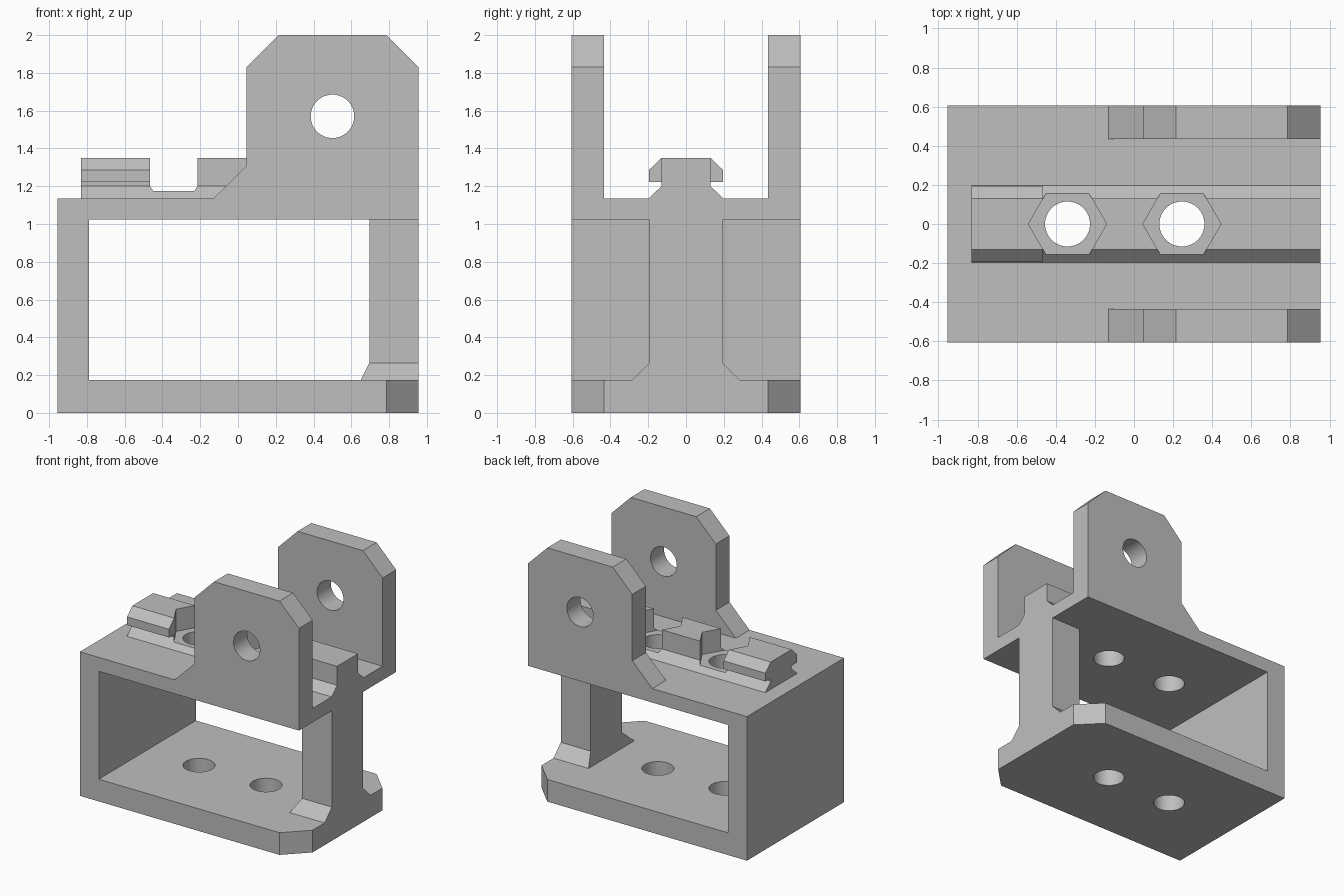
import bpy, bmesh, math
from mathutils import Matrix, Vector

if "Cube" in bpy.data.objects:
    bpy.data.objects.remove(bpy.data.objects["Cube"])

grey = bpy.data.materials.new("plain grey")
grey.use_nodes = True
colour = (0.52, 0.52, 0.52, 1)
grey.diffuse_color = colour
grey.node_tree.nodes["Principled BSDF"].inputs["Base Color"].default_value = colour

END = 0.955      # half length
SIDE = 0.605     # half width
DECK = 1.135     # top of the frame
BASE = 0.175     # top of the base plate
CUT = 0.17       # corner chamfer
HOLE = 0.115     # radius of all round holes
BOLT_X = (-0.34, 0.245)


def make(name, bm):
    bmesh.ops.recalc_face_normals(bm, faces=bm.faces)
    mesh = bpy.data.meshes.new(name)
    bm.to_mesh(mesh)
    bm.free()
    mesh.materials.append(grey)
    obj = bpy.data.objects.new(name, mesh)
    bpy.context.collection.objects.link(obj)
    return obj


def extrude(points, axis, start, end):
    """Extrude a closed profile along 'x' (points y, z) or 'y' (points x, z)."""
    bm = bmesh.new()
    place = (lambda a, b: (start, a, b)) if axis == "x" else (lambda a, b: (a, start, b))
    face = bm.faces.new([bm.verts.new(place(*p)) for p in points])
    new = bmesh.ops.extrude_face_region(bm, geom=[face])["geom"]
    move = Vector((end - start, 0, 0) if axis == "x" else (0, end - start, 0))
    bmesh.ops.translate(bm, vec=move, verts=[g for g in new if isinstance(g, bmesh.types.BMVert)])
    return bm


def prism(name, sides, radius, centre, depth, turn=None):
    bm = bmesh.new()
    matrix = Matrix.Translation(centre) @ (turn or Matrix())
    bmesh.ops.create_cone(bm, cap_ends=True, segments=sides, radius1=radius,
                          radius2=radius, depth=depth, matrix=matrix)
    return make(name, bm)


def boolean(obj, tool, operation="DIFFERENCE"):
    mod = obj.modifiers.new(operation.title(), "BOOLEAN")
    mod.operation, mod.object, mod.solver = operation, tool, "EXACT"
    bpy.context.view_layer.objects.active = obj
    bpy.ops.object.modifier_apply(modifier=mod.name)
    bpy.data.objects.remove(tool)


def mirrored(half):
    return half + [(-y, z) for y, z in reversed(half)]


# Frame: base, end wall and deck as one bent profile, base corners chamfered
bm = extrude([(-END, 0), (END, 0), (END, BASE), (-0.79, BASE), (-0.79, 1.025),
              (END, 1.025), (END, DECK), (-END, DECK)], "y", -SIDE, SIDE)
corners = [e for e in bm.edges
           if all(v.co.x > 0.9 and v.co.z < 0.2 for v in e.verts)
           and abs(e.verts[0].co.y - e.verts[1].co.y) < 0.01]
bmesh.ops.bevel(bm, geom=corners, offset=CUT, segments=1, affect="EDGES")
frame = make("frame", bm)

# Post at the open end, with a flared foot
bm = extrude(mirrored([(0.195, BASE), (0.195, 0.265), (0.195, 1.025)]), "x", 0.695, END)
for v in bm.verts:
    if v.co.z < 0.2:
        v.co.y *= 0.285 / 0.195
        if v.co.x < 0.8:
            v.co.x = 0.65
make("post", bm)

# Rail on the deck: plain over its length, with an overhanging head at one end
neck = [(0.198, DECK), (0.13, 1.2)]
rail = make("rail", extrude(mirrored(neck + [(0.13, 1.35)]), "x", -0.465, END))
head = make("rail_head", extrude(
    mirrored(neck + [(0.13, 1.222), (0.195, 1.222), (0.195, 1.287), (0.13, 1.35)]),
    "x", -0.83, -0.465))
boolean(rail, head, "UNION")

# Bolt holes through deck, base and rail, with hexagonal nut pockets in the rail
for x in BOLT_X:
    pocket = prism("pocket_cutter", 6, 0.2, (x, 0, 1.375), 0.4, Matrix.Rotation(math.pi / 6 * 3, 4, "Z"))
    boolean(rail, pocket)
    for part in (frame, rail):
        boolean(part, prism("bolt_cutter", 64, HOLE, (x, 0, 0.7), 2))

# Pair of upright lugs with a pivot hole
lug_profile = [(-0.13, DECK), (END, DECK), (END, 2 - CUT), (END - CUT, 2),
               (0.215, 2), (0.045, 2 - CUT), (0.045, 1.308)]
for name, side in (("right_lug", -1), ("left_lug", 1)):
    lug = make(name, extrude(lug_profile, "y", side * 0.435, side * SIDE))
    boolean(lug, prism("pivot_cutter", 64, HOLE, (0.5, side * 0.52, 1.57), 0.5,
                       Matrix.Rotation(math.pi / 2, 4, "X")))

# Smooth hole walls, crisp edges elsewhere
for obj in bpy.context.collection.objects:
    if obj.type == "MESH" and obj.data.materials and obj.data.materials[0] == grey:
        bpy.ops.object.select_all(action="DESELECT")
        obj.select_set(True)
        bpy.context.view_layer.objects.active = obj
        bpy.ops.object.shade_smooth_by_angle(angle=math.radians(30))
